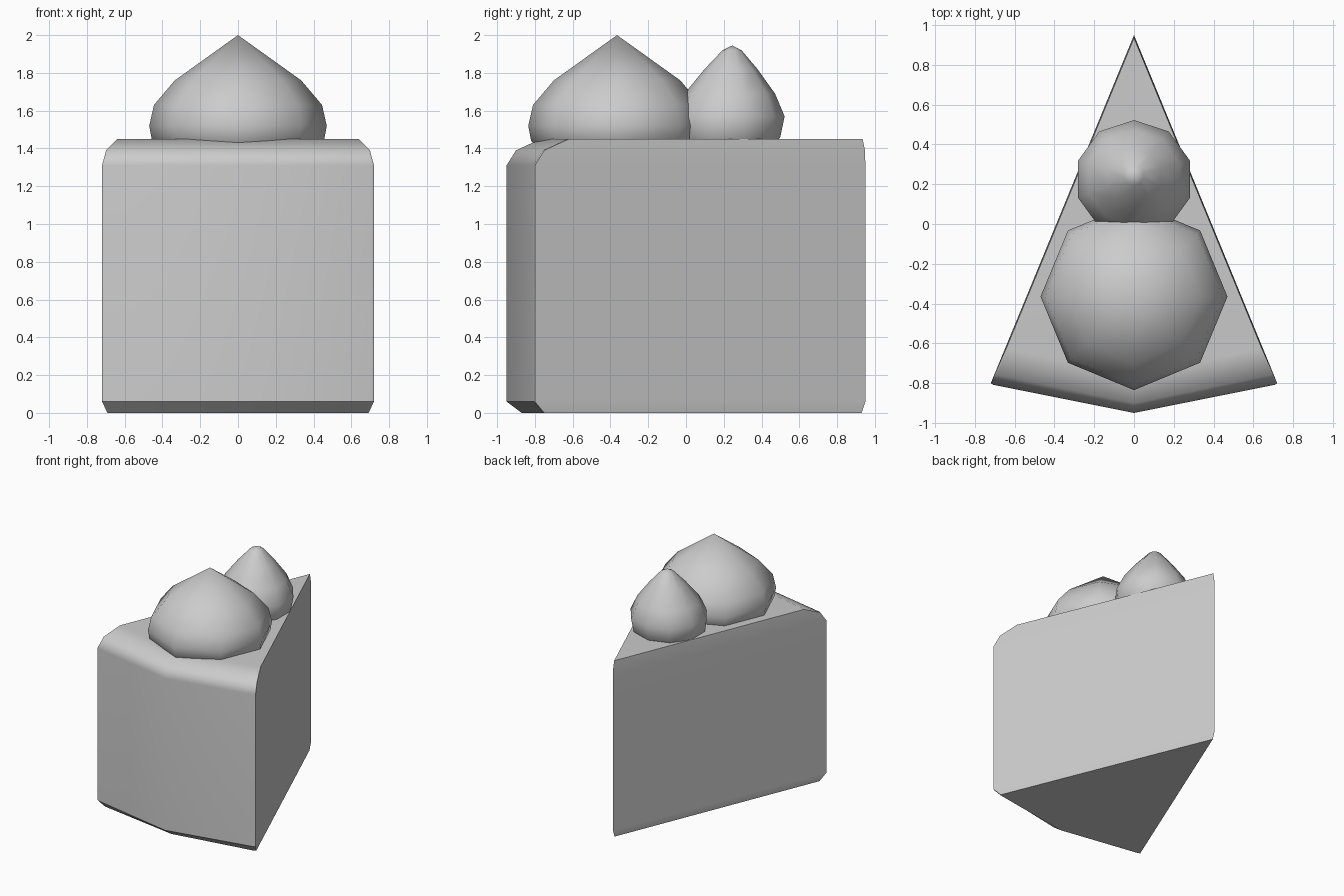
import bpy, bmesh, math

old = bpy.data.objects.get("Cube")
if old:
    bpy.data.objects.remove(old, do_unlink=True)

grey = bpy.data.materials.new("plain_grey")
grey.use_nodes = True
colour = (0.6, 0.6, 0.6, 1)
grey.diffuse_color = colour
grey.node_tree.nodes["Principled BSDF"].inputs["Base Color"].default_value = colour


def finish(name, bm, angle):
    bmesh.ops.recalc_face_normals(bm, faces=bm.faces)
    mesh = bpy.data.meshes.new(name)
    bm.to_mesh(mesh)
    bm.free()
    mesh.materials.append(grey)
    obj = bpy.data.objects.new(name, mesh)
    bpy.context.collection.objects.link(obj)
    bpy.ops.object.select_all(action='DESELECT')
    obj.select_set(True)
    bpy.context.view_layer.objects.active = obj
    bpy.ops.object.shade_smooth_by_angle(angle=math.radians(angle))
    return obj


def loft(bm, rings):
    """Skin a list of closed rings of equal size."""
    rows = [[bm.verts.new(p) for p in ring] for ring in rings]
    for low, high in zip(rows, rows[1:]):
        n = len(low)
        for i in range(n):
            j = (i + 1) % n
            bm.faces.new((low[i], low[j], high[j], high[i]))
    bm.faces.new(rows[0][::-1])
    return rows


# Wedge of cake: each level gives height, tip, corner and front-middle depth
SLOPE = 0.72 / 1.75


def wedge_ring(z, tip, corner, middle):
    w = SLOPE * (tip - corner)
    right = [(w - 0.012, corner - 0.008, z), (w, corner, z)]
    left = [(-x, y, z) for x, y, z in reversed(right)]
    return [(0, middle, z)] + right + [(0, tip, z)] + left


levels = [
    (0.00, 0.93, -0.75, -0.87),
    (0.06, 0.95, -0.80, -0.95),
    (1.31, 0.95, -0.80, -0.95),
    (1.39, 0.947, -0.75, -0.90),
    (1.45, 0.935, -0.62, -0.77),
]
bm = bmesh.new()
rows = loft(bm, [wedge_ring(*level) for level in levels])
bm.faces.new(rows[-1])
cake = finish("cake_slice", bm, 40)
weighted = cake.modifiers.new("flat_walls", 'WEIGHTED_NORMAL')
weighted.keep_sharp = True


# Pointed toppings: turned profiles of (radius, height)
def topping(name, y, sides, start, profile, apex, lean=0):
    bm = bmesh.new()
    rings = []
    for r, z in profile:
        angles = [start + math.tau * i / sides for i in range(sides)]
        shift = y + lean * (z - profile[0][1]) / (apex - profile[0][1])
        rings.append([(r * math.cos(a), shift + r * math.sin(a), z) for a in angles])
    top = loft(bm, rings)[-1]
    peak = bm.verts.new((0, y + lean, apex))
    for i in range(sides):
        bm.faces.new((top[i], top[(i + 1) % sides], peak))
    return finish(name, bm, 75)


topping("large_front_topping", -0.365, 8, 0,
        [(0.38, 1.36), (0.455, 1.44), (0.47, 1.52), (0.445, 1.63), (0.335, 1.76)], 2.0)
topping("small_back_topping", 0.215, 10, math.pi / 10,
        [(0.22, 1.38), (0.28, 1.46), (0.297, 1.57), (0.24, 1.69),
         (0.14, 1.82), (0.05, 1.92)], 1.945, 0.03)
